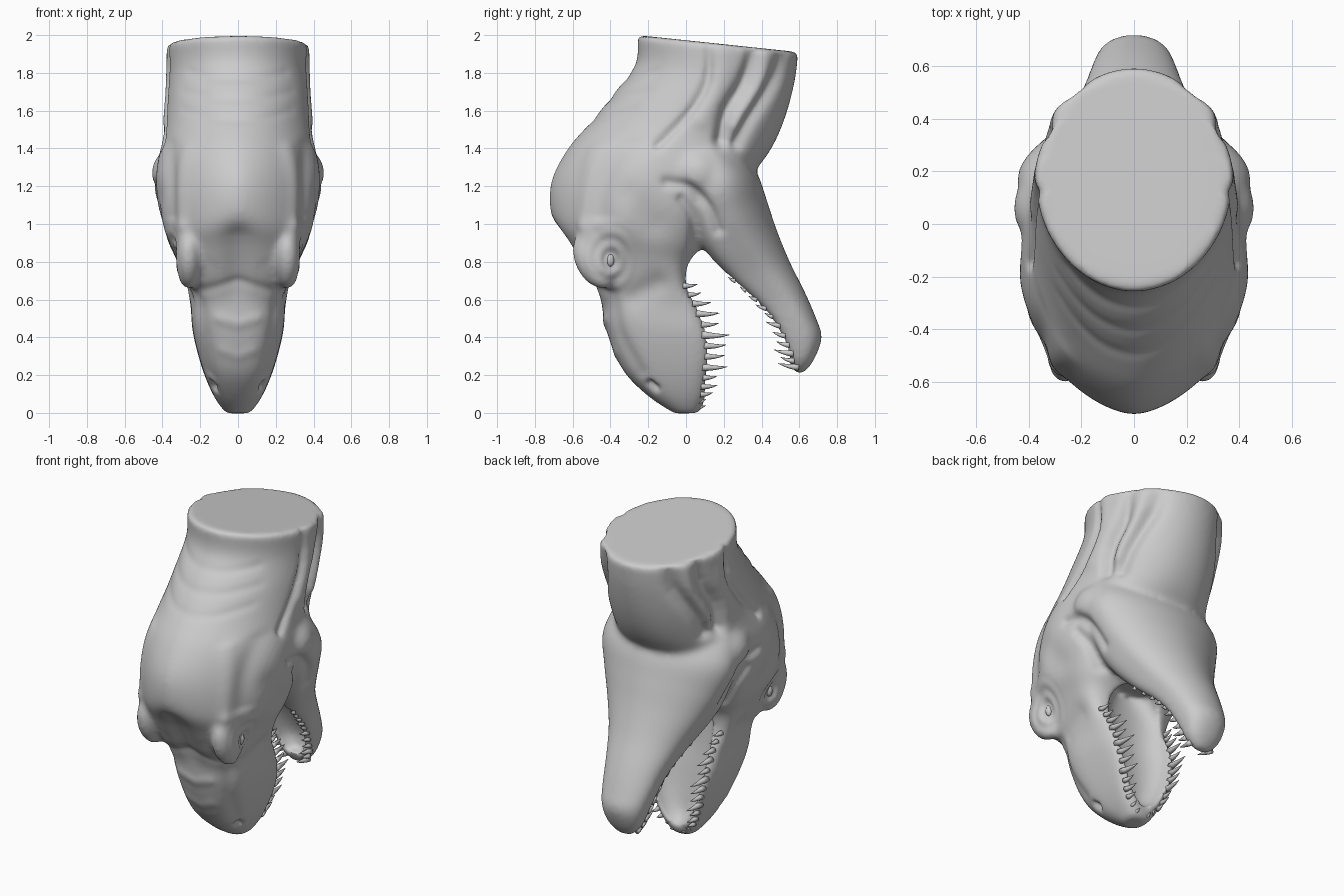
import bpy, bmesh, math
from mathutils import Vector, Matrix

if "Cube" in bpy.data.objects:
    bpy.data.objects.remove(bpy.data.objects["Cube"])

# Sections: front y, front z, back y, back z, half width, front roundness, back roundness
SKULL = [
    (-.26, 2.0, .595, 1.91, .375, 1.95, 2), (-.265, 1.85, .575, 1.75, .37, 1.95, 2),
    (-.375, 1.7, .52, 1.55, .38, 1.95, 2.1), (-.495, 1.55, .44, 1.38, .395, 1.9, 2.2),
    (-.625, 1.4, .3, 1.2, .43, 1.75, 2.5), (-.715, 1.22, .2, 1.05, .43, 1.6, 3),
    (-.71, 1.03, .1, .9, .39, 1.75, 3.5), (-.615, .88, .02, .79, .33, 2.3, 4.5),
    (-.525, .72, .01, .67, .28, 2.7, 6), (-.455, .6, .07, .56, .252, 2.7, 6),
    (-.43, .47, .12, .43, .242, 2.6, 6), (-.385, .33, .135, .3, .212, 2.5, 6),
    (-.315, .2, .118, .17, .17, 2.4, 5), (-.19, .08, .1, .07, .12, 2.2, 4),
    (-.06, -.005, .07, .0, .065, 2, 3)]
JAW = [
    (-.06, 1.32, .24, 1.44, .40, 2, 2.2), (-.04, 1.14, .37, 1.28, .445, 2.2, 2),
    (.02, .97, .43, 1.12, .395, 3, 1.9), (.12, .83, .48, .97, .325, 4.5, 1.85),
    (.24, .70, .55, .8, .248, 5, 1.85), (.37, .585, .63, .64, .195, 5, 1.9),
    (.46, .48, .69, .5, .165, 5, 2), (.52, .36, .72, .4, .14, 4, 2.1),
    (.55, .265, .68, .285, .105, 3, 2.2), (.585, .205, .63, .215, .045, 2, 2)]
PALATE = [
    (-.1, .9, .1, .86, .12, 2, 2), (-.08, .74, .14, .72, .19, 2.3, 2.3),
    (-.06, .55, .22, .55, .195, 2.3, 2.3), (-.03, .4, .24, .4, .185, 2.3, 2.3),
    (0, .25, .24, .25, .145, 2.3, 2.3), (.03, .13, .21, .12, .085, 2, 2),
    (.08, .07, .16, .06, .02, 2, 2)]
MOUTH_FLOOR = [
    (.06, .85, .3, .95, .2, 2.3, 2.3), (.14, .68, .37, .76, .185, 2.3, 2.3),
    (.27, .55, .49, .62, .14, 2.3, 2.3), (.36, .45, .57, .48, .115, 2.3, 2.3),
    (.43, .34, .61, .37, .09, 2.3, 2.3), (.48, .28, .6, .29, .05, 2, 2)]


def sample(secs, t):
    """Smooth interpolation between sections or path points."""
    i = min(int(t), len(secs) - 2)
    f = t - i
    a, b, c, d = (secs[max(0, min(len(secs) - 1, i + k))] for k in (-1, 0, 1, 2))
    return [.5 * (2 * q + (r - p) * f + (2*p - 5*q + 4*r - s) * f*f + (3*q - p - 3*r + s) * f**3)
            for p, q, r, s in zip(a, b, c, d)]


def loft(bm, secs, steps=6, n=56):
    rings = []
    for k in range((len(secs) - 1) * steps + 1):
        fy, fz, by, bz, w, pf, pb = sample(secs, k / steps)
        ring = []
        for j in range(n):
            a = 2 * math.pi * j / n
            c, s = math.cos(a), math.sin(a)
            e = 2 / (pb if c > 0 else pf)
            u = math.copysign(abs(c) ** e, c) * .5 + .5
            x = math.copysign(abs(s) ** e, s) * w
            ring.append(bm.verts.new((x, fy + (by - fy) * u, fz + (bz - fz) * u)))
        rings.append(ring)
    skin(bm, rings)


def skin(bm, rings):
    n = len(rings[0])
    for r, q in zip(rings, rings[1:]):
        for j in range(n):
            bm.faces.new((r[j], r[(j + 1) % n], q[(j + 1) % n], q[j]))
    bm.faces.new(rings[0])
    bm.faces.new(rings[-1])


def finish(bm, name):
    bmesh.ops.recalc_face_normals(bm, faces=bm.faces)
    me = bpy.data.meshes.new(name)
    bm.to_mesh(me)
    bm.free()
    for p in me.polygons:
        p.use_smooth = True
    ob = bpy.data.objects.new(name, me)
    bpy.context.collection.objects.link(ob)
    return ob


def ball(bm, loc, size, tilt=0):
    m = Matrix.Translation(loc) @ Matrix.Rotation(tilt, 4, 'X') @ Matrix.Diagonal((*size, 1))
    bmesh.ops.create_uvsphere(bm, u_segments=32, v_segments=20, radius=1, matrix=m)


# Head mass: skull with neck, lower jaw, hinge muscles, brow bosses and ridges
bm = bmesh.new()
loft(bm, SKULL)
loft(bm, JAW)
ball(bm, (0, .06, 1.27), (.46, .26, .24), -.3)
for sx in (-1, 1):
    ball(bm, (sx * .262, -.485, .81), (.07, .105, .165), .45)
    ball(bm, (sx * .27, -.45, .97), (.065, .12, .25), -.15)
head = finish(bm, "head")

# Hollow mouth cutters
cutters = []
for nm, secs in (("palate_cutter", PALATE), ("mouth_floor_cutter", MOUTH_FLOOR)):
    bm = bmesh.new()
    loft(bm, secs)
    cut = finish(bm, nm)
    cut.hide_render = True
    cutters.append(cut)


def voxel():
    m = head.modifiers.new("fuse", 'REMESH')
    m.mode = 'VOXEL'
    m.voxel_size = .014


def soften(count):
    m = head.modifiers.new("soften", 'SMOOTH')
    m.factor, m.iterations = .5, count


voxel()
soften(14)
for cut in cutters:
    m = head.modifiers.new("hollow", 'BOOLEAN')
    m.operation = 'DIFFERENCE'
    m.object = cut
voxel()
soften(5)
fused = bpy.data.meshes.new_from_object(head.evaluated_get(bpy.context.evaluated_depsgraph_get()))
head.modifiers.clear()
head.data = fused
for cut in cutters:
    bpy.data.objects.remove(cut)

# Sculpt strokes (height, width, path): side paths are (y, z), front paths are (x, z)
SIDE = [
    (-.022, .025, [(.12, 1.97), (.11, 1.75), (0, 1.57), (-.15, 1.42)]),
    (.012, .05, [(.19, 1.95), (.18, 1.75), (.08, 1.55)]),
    (-.045, .04, [(.36, 1.93), (.31, 1.75), (.22, 1.6), (.19, 1.45)]),
    (.015, .035, [(.43, 1.9), (.38, 1.72), (.26, 1.52)]),
    (-.03, .035, [(.51, 1.9), (.46, 1.75), (.33, 1.55), (.27, 1.43)]),
    (-.02, .03, [(-.1, 1.22), (.02, 1.19), (.12, 1.09), (.17, .97)]),
    (-.018, .03, [(-.02, 1.13), (.04, 1.03), (.05, .9)]),
    (-.01, .035, [(-.38, .6), (-.35, .42), (-.24, .22)]),
    (-.015, .06, [(-.28, .62), (-.15, .68)]),
    (-.025, .018, [(-.19, .155), (-.16, .13)]),
    (-.012, .08, [(-.3, 1.15), (-.18, 1.0)])]
FRONT = [
    (-.025, .08, [(0, .70), (0, .82), (0, .92)]),
    (-.025, .04, [(.37, 1.42), (.36, 1.2), (.36, 1.05)]),
    (.012, .04, [(.27, 1.4), (.31, 1.2), (.3, 1.0)]),
    (-.006, .025, [(0, .69), (.14, .66), (.24, .64)]),
    (.007, .03, [(0, .47), (.1, .5)]), (.005, .03, [(0, .3), (.08, .33)]),
    (-.005, .025, [(0, 1.77), (.12, 1.775), (.25, 1.8)]),
    (-.005, .025, [(0, 1.66), (.14, 1.67), (.28, 1.7)]),
    (-.005, .025, [(0, 1.55), (.14, 1.56), (.28, 1.6)])]


def smooth_paths(strokes):
    return [(h, w, [sample(p, k / 3) for k in range((len(p) - 1) * 3 + 1)]) for h, w, p in strokes]


def stroke(px, pz, strokes):
    total = 0
    for h, w, path in strokes:
        best = 9
        for (ax, az), (bx, bz) in zip(path, path[1:]):
            dx, dz = bx - ax, bz - az
            t = max(0, min(1, ((px - ax) * dx + (pz - az) * dz) / (dx * dx + dz * dz)))
            best = min(best, (px - ax - dx * t) ** 2 + (pz - az - dz * t) ** 2)
        if best < 9 * w * w:
            total += h * math.exp(-best / (w * w))
    return total


SIDE, FRONT = smooth_paths(SIDE), smooth_paths(FRONT)
EYE = (-.40, .81)
moves = []
for v in fused.vertices:
    x, y, z = v.co
    n = v.normal
    d = 0
    if n.x * x > 0 and abs(n.x) > .15 and abs(x) > .07:
        top_fade = min(1, .35 + max(0, 1.97 - .1 * y - z) * 4)
        d += stroke(y, z, SIDE) * min(1, (abs(n.x) - .15) * 2) * top_fade
        r = math.hypot(y - EYE[0], (z - EYE[1]) * .8)
        if r < .17:
            d += (.006 * math.cos(r * 105) - .006) * (1 - r / .17)
    if n.y < -.15 and y < -.1:
        d += stroke(abs(x), z, FRONT) * min(1, (-n.y - .15) * 2)
    moves.append(n * d)
for v, mv in zip(fused.vertices, moves):
    v.co += mv
for p in fused.polygons:
    p.use_smooth = True

# Eyes, seated on the skin surface
bm = bmesh.new()
for sx in (-1, 1):
    hit, loc, _, _ = head.ray_cast(Vector((sx * 2, *EYE)), Vector((-sx, 0, 0)))
    ball(bm, (loc.x - sx * .012, *EYE), (.02, .02, .035))
finish(bm, "eyes")


# Teeth: curved cones along each rim
def tooth(bm, root, direction, length, radius):
    side = Vector((1, 0, 0))
    up = direction.cross(side).normalized()
    rings = []
    for k in range(5):
        t = k / 4
        c = root + direction * (length * (t * 1.25 - .25)) + Vector((0, 0, .018 * t * t))
        r = radius * (1 - t) ** .8 + .001
        rings.append([bm.verts.new(c + side * (r * math.cos(a)) + up * (r * math.sin(a)))
                      for a in (j * math.pi / 4 for j in range(8))])
    skin(bm, rings)


def tooth_row(name, secs, t0, t1, count, upper):
    bm = bmesh.new()
    for i in range(count):
        f = i / (count - 1)
        fy, fz, by, bz, w, _, _ = sample(secs, t0 + (t1 - t0) * f)
        y, z = (by, bz) if upper else (fy, fz)
        size = .035 + .065 * math.sin(math.pi * min(1, f + .08)) if upper else .025 + .055 * f
        size *= 1 + .22 * math.cos(i * 2.4)
        for sx in (-1, 1):
            d = Vector((-sx * .08, 1 if upper else -1, -.12 if upper else .02)).normalized()
            inset = .85 - .3 * max(0, f - .85) / .15 if upper else .84
            root = Vector((sx * w * inset, y - (.014 if upper else -.014), z + .012 * upper))
            tooth(bm, root, d, size, .010 + size * .09)
    finish(bm, name)


tooth_row("upper_teeth", SKULL, 8.1, 13.7, 14, True)
tooth_row("lower_teeth", JAW, 4.0, 8.3, 11, False)
